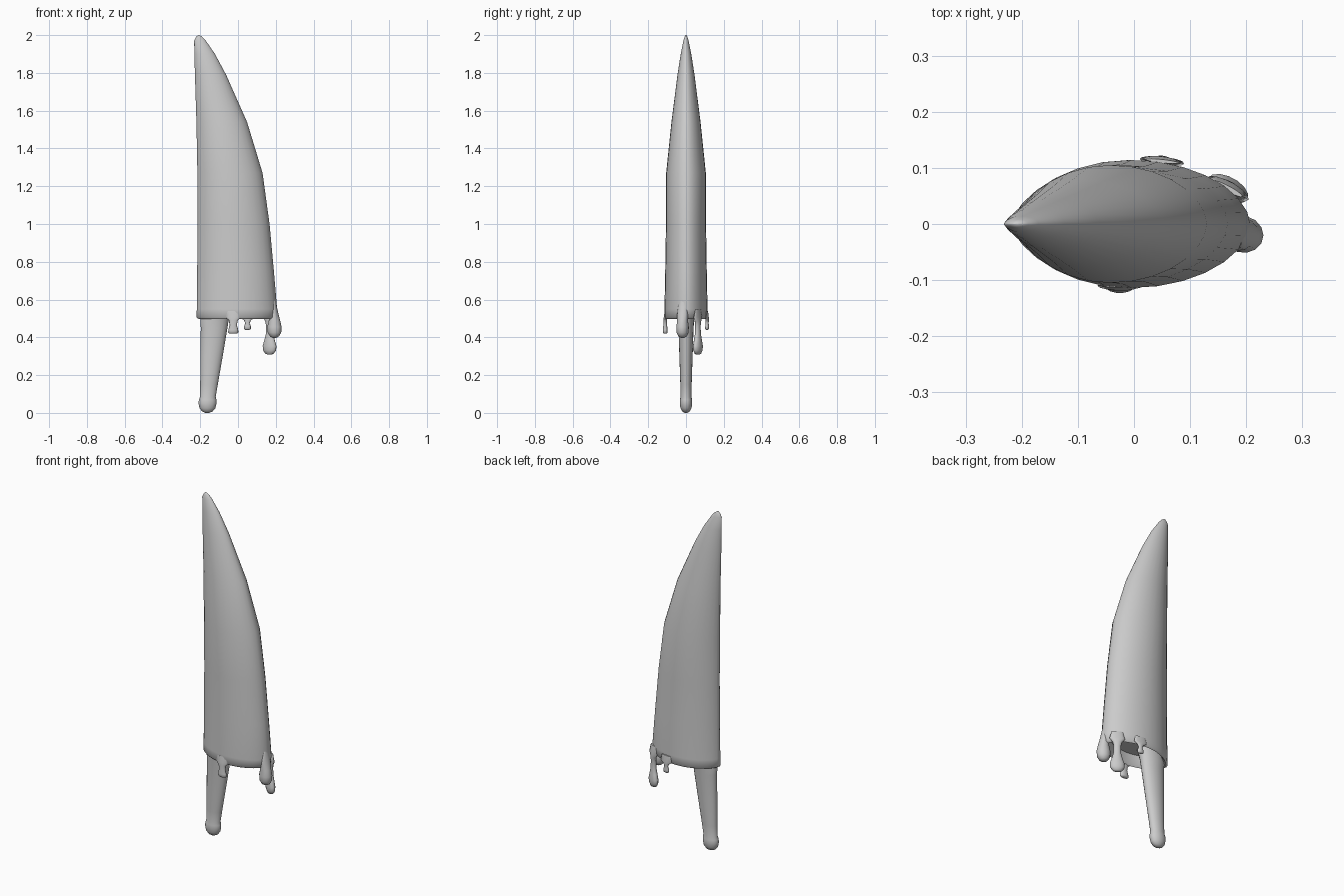
import bpy, bmesh, math


def loft(name, rings, segs=24, left_pow=1.0, right_pow=1.0, angle=0.0, pivot=(0, 0)):
    """Skin a stack of rings (z, x_min, x_max, y_centre, y_half) and cap both ends."""
    bm = bmesh.new()
    loops = []
    ca, sa = math.cos(angle), math.sin(angle)
    for z, x0, x1, yc, h in rings:
        loop = []
        for i in range(segs):
            t = 2 * math.pi * i / segs
            c, s = math.cos(t), math.sin(t)
            p = left_pow if c < 0 else right_pow
            x = (x0 + x1) / 2 + (x1 - x0) / 2 * c
            y = yc + h * math.copysign(abs(s) ** p, s)
            dx, dy = x - pivot[0], y - pivot[1]
            loop.append(bm.verts.new((pivot[0] + dx * ca - dy * sa,
                                      pivot[1] + dx * sa + dy * ca, z)))
        loops.append(loop)
    for a, b in zip(loops, loops[1:]):
        for i in range(segs):
            j = (i + 1) % segs
            bm.faces.new((a[i], a[j], b[j], b[i]))
    bm.faces.new(loops[0][::-1])
    bm.faces.new(loops[-1])
    bmesh.ops.recalc_face_normals(bm, faces=bm.faces)
    mesh = bpy.data.meshes.new(name)
    bm.to_mesh(mesh)
    bm.free()
    obj = bpy.data.objects.new(name, mesh)
    bpy.context.collection.objects.link(obj)
    bpy.ops.object.select_all(action='DESELECT')
    obj.select_set(True)
    bpy.context.view_layer.objects.active = obj
    bpy.ops.object.shade_smooth_by_angle(angle=math.radians(60))
    return obj


# Lens-shaped blade, with a shallow recess under its lower rim
loft("blade", [
    (0.555, -0.17, 0.15, 0, 0.080),
    (0.510, -0.195, 0.175, 0, 0.095),
    (0.497, -0.208, 0.188, 0, 0.106),
    (0.505, -0.220, 0.203, 0, 0.114),
    (0.550, -0.218, 0.207, 0, 0.114),
    (0.750, -0.216, 0.190, 0, 0.110),
    (1.000, -0.214, 0.167, 0, 0.106),
    (1.270, -0.215, 0.130, 0, 0.105),
    (1.540, -0.220, 0.048, 0, 0.077),
    (1.790, -0.228, -0.063, 0, 0.045),
    (1.900, -0.231, -0.122, 0, 0.028),
    (1.970, -0.232, -0.170, 0, 0.014),
    (1.990, -0.223, -0.188, 0, 0.008),
    (2.000, -0.212, -0.204, 0, 0.002),
], segs=28, left_pow=1.35, right_pow=1.1)

# Tapered handle with a rounded knob
loft("handle", [
    (0.000, -0.172, -0.152, 0, 0.008),
    (0.008, -0.190, -0.134, 0, 0.020),
    (0.025, -0.204, -0.120, 0, 0.029),
    (0.050, -0.209, -0.114, 0, 0.033),
    (0.070, -0.207, -0.114, 0, 0.032),
    (0.085, -0.201, -0.118, 0, 0.029),
    (0.150, -0.200, -0.107, 0, 0.030),
    (0.300, -0.199, -0.081, 0, 0.035),
    (0.450, -0.197, -0.056, 0, 0.040),
    (0.500, -0.200, -0.048, 0, 0.044),
    (0.560, -0.185, -0.030, 0, 0.050),
], segs=20)


def drip(name, x, y, angle, profile):
    """A hanging drip: profile holds (z, half width, half depth)."""
    rings = [(z, x - w, x + w, y, d) for z, w, d in profile]
    loft(name, rings, segs=14, angle=math.radians(angle), pivot=(x, y))


# Drips hanging from the rim
drip("front_drip", -0.025, -0.110, 0, [
    (0.420, 0.020, 0.008), (0.426, 0.027, 0.013), (0.440, 0.026, 0.013),
    (0.465, 0.019, 0.010), (0.490, 0.024, 0.010), (0.506, 0.040, 0.008),
    (0.540, 0.030, 0.003)])
drip("back_drip", 0.050, 0.112, -6, [
    (0.440, 0.012, 0.005), (0.445, 0.018, 0.010), (0.458, 0.018, 0.010),
    (0.475, 0.012, 0.008), (0.490, 0.018, 0.009), (0.506, 0.040, 0.008),
    (0.540, 0.030, 0.003)])
drip("edge_drip", 0.193, -0.018, 75, [
    (0.397, 0.008, 0.008), (0.405, 0.022, 0.024), (0.425, 0.032, 0.036),
    (0.455, 0.033, 0.038), (0.490, 0.029, 0.030), (0.520, 0.030, 0.022),
    (0.560, 0.025, 0.012), (0.600, 0.012, 0.004)])
drip("long_drip", 0.167, 0.063, -28, [
    (0.308, 0.008, 0.006), (0.313, 0.024, 0.014), (0.332, 0.039, 0.020),
    (0.355, 0.040, 0.021), (0.385, 0.030, 0.018), (0.420, 0.020, 0.014),
    (0.460, 0.019, 0.013), (0.485, 0.025, 0.014), (0.506, 0.042, 0.013),
    (0.550, 0.030, 0.005)])
